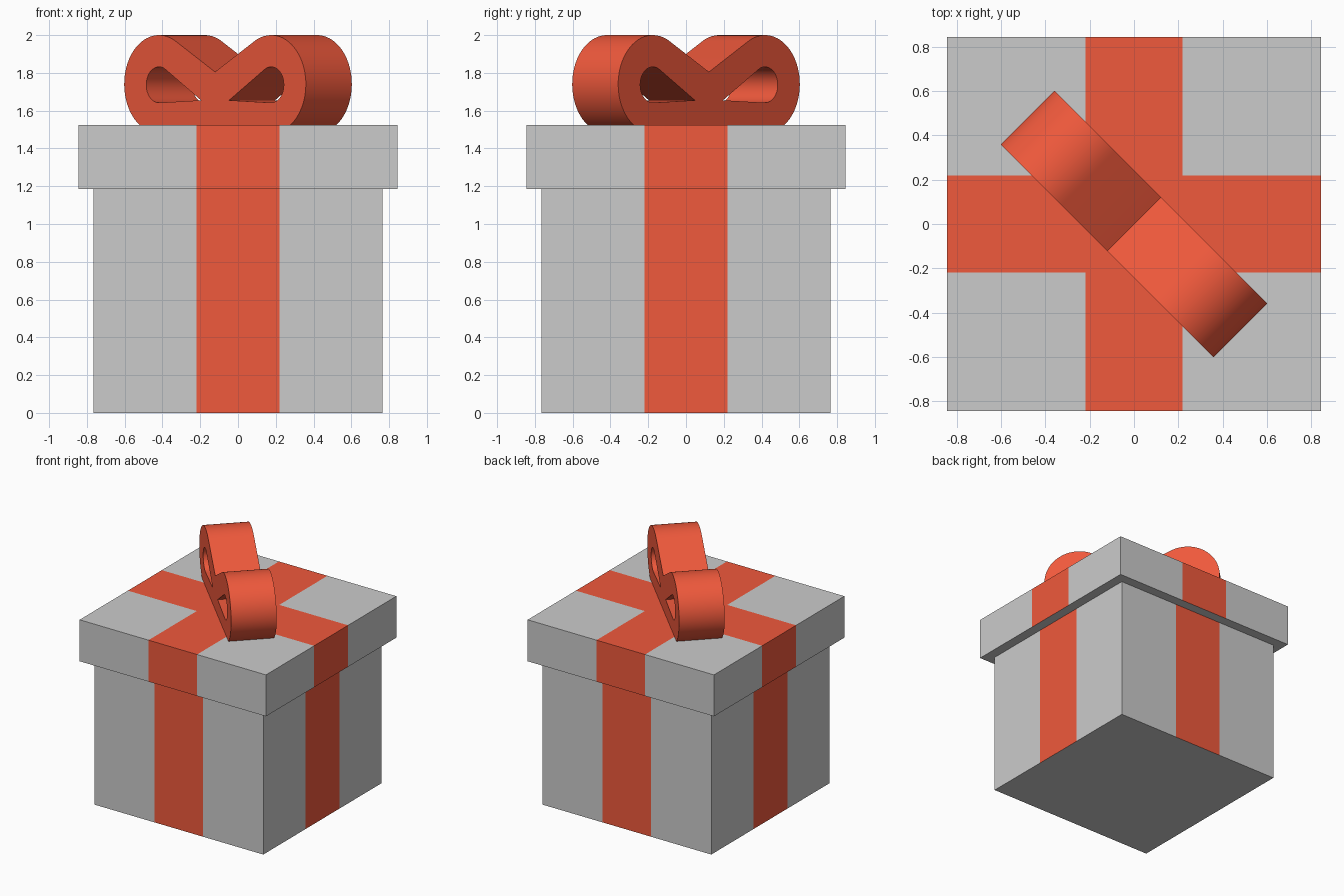
import bpy, bmesh
from math import atan2, acos, asin, cos, sin, hypot, pi, radians

if "Cube" in bpy.data.objects:
    bpy.data.objects.remove(bpy.data.objects["Cube"])

red = bpy.data.materials.new("red_ribbon")
red.diffuse_color = (0.87, 0.10, 0.045, 1)
red.use_nodes = True
red.node_tree.nodes["Principled BSDF"].inputs["Base Color"].default_value = red.diffuse_color
RIBBON = 0.22          # half width of the ribbon bands


def add_object(name, bm, mat=None):
    me = bpy.data.meshes.new(name)
    bm.to_mesh(me)
    bm.free()
    ob = bpy.data.objects.new(name, me)
    bpy.context.collection.objects.link(ob)
    if mat:
        me.materials.append(mat)
    return ob


def box_part(name, half, z0, z1, ribbon):
    """Block cut along the band edges; keeps either its paper or its ribbon faces."""
    bm = bmesh.new()
    bmesh.ops.create_cube(bm, size=1)
    for v in bm.verts:
        v.co = (v.co.x * 2 * half, v.co.y * 2 * half, z1 if v.co.z > 0 else z0)
    for axis in (0, 1):
        for s in (-RIBBON, RIBBON):
            co, no = [0, 0, 0], [0, 0, 0]
            co[axis], no[axis] = s, 1
            bmesh.ops.bisect_plane(bm, geom=bm.verts[:] + bm.edges[:] + bm.faces[:],
                                   plane_co=co, plane_no=no)
    bm.normal_update()

    def is_ribbon(f):
        c = f.calc_center_median()
        return f.normal.z > -0.5 and min(abs(c.x), abs(c.y)) < RIBBON - 0.01

    drop = [f for f in bm.faces if is_ribbon(f) != ribbon]
    bmesh.ops.delete(bm, geom=drop, context='FACES')
    add_object(name, bm, red if ribbon else None)


# Box and lid, with flush ribbon bands
for part, half, z0, z1 in (("box", 0.765, 0, 1.185), ("lid", 0.845, 1.185, 1.525)):
    box_part(part, half, z0, z1, False)
    box_part(part + "_ribbon", half, z0, z1, True)


def arc(c, r, a0, a1, n):
    return [(c[0] + r * cos(a0 + (a1 - a0) * i / n),
             c[1] + r * sin(a0 + (a1 - a0) * i / n)) for i in range(n + 1)]


def tangent(c, r, tip):
    """Direction from the centre to the tip, and the angle to each tangent point."""
    d = (tip[0] - c[0], tip[1] - c[1])
    return atan2(d[1], d[0]), acos(r / hypot(*d))


def mirror(pts):
    return [(-x, z) for x, z in reversed(pts)]


# Bow outline: two round lobes meeting in a V, cut flat at the lid
base, dip, centre, radius = 1.525, (0, 1.805), (0.42, 1.74), 0.26
a, t = tangent(centre, radius, dip)
lobe = arc(centre, radius, a - t, -asin((centre[1] - base) / radius), 32)
outline = [dip] + lobe + mirror(lobe)

# Teardrop openings through the lobes
eye, eye_r, tip = (0.42, 1.737), 0.095, (0.105, 1.655)
a, t = tangent(eye, eye_r, tip)
hole = [tip] + arc(eye, eye_r, a + t, a - t + 2 * pi, 28)

# Fill the outline around the holes and extrude to the bow width
bm = bmesh.new()
for loop in (outline, hole, mirror(hole)):
    vs = [bm.verts.new((x, -0.172, z)) for x, z in loop]
    for i, v in enumerate(vs):
        bm.edges.new((vs[i - 1], v))
bmesh.ops.triangle_fill(bm, edges=bm.edges[:], use_beauty=True, normal=(0, -1, 0))
new = bmesh.ops.extrude_face_region(bm, geom=bm.faces[:], use_keep_orig=True)["geom"]
bmesh.ops.translate(bm, vec=(0, 0.344, 0),
                    verts=[g for g in new if isinstance(g, bmesh.types.BMVert)])
bmesh.ops.recalc_face_normals(bm, faces=bm.faces[:])
bow = add_object("bow", bm, red)
bow.rotation_euler.z = radians(-45)
bpy.context.view_layer.objects.active = bow
bow.select_set(True)
bpy.ops.object.shade_smooth_by_angle(angle=radians(30))
